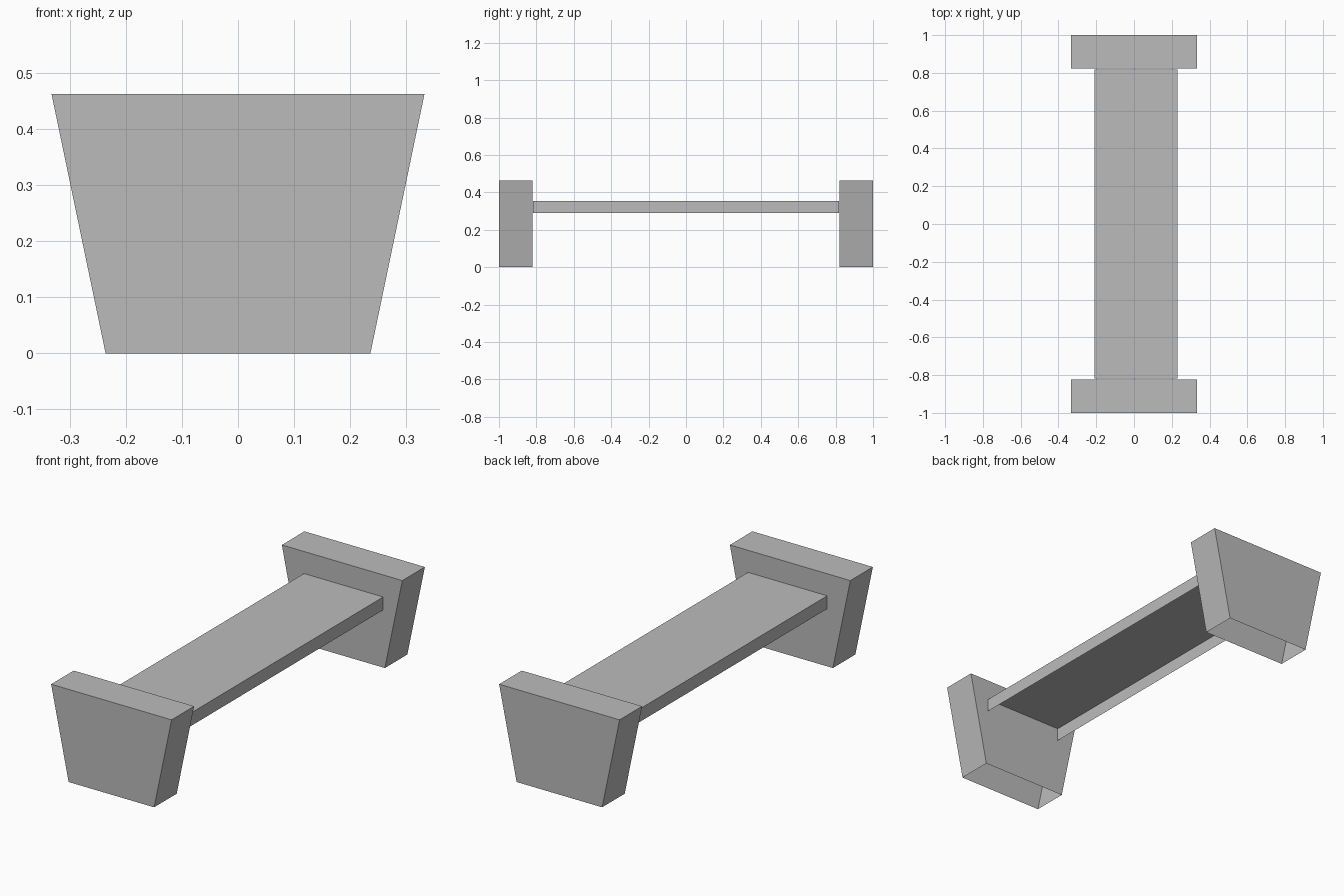
import bpy
import bmesh
from mathutils import Vector

default = bpy.data.objects.get("Cube")
if default:
    bpy.data.objects.remove(default, do_unlink=True)

# Single stone colour
stone = bpy.data.materials.new("grey_stone")
stone.use_nodes = True
GREY = (0.5, 0.5, 0.5, 1)
stone.diffuse_color = GREY
stone.node_tree.nodes["Principled BSDF"].inputs["Base Color"].default_value = GREY


def shell(name, low, high, taper=1.0, open_sides=()):
    """Box between two corners, narrowed in x at its foot, with some sides left open."""
    low, high = Vector(low), Vector(high)
    size, centre = high - low, (low + high) / 2
    bm = bmesh.new()
    bmesh.ops.create_cube(bm, size=1)
    bm.normal_update()
    removed = [f for f in bm.faces
               if any(f.normal.dot(Vector(d)) > 0.9 for d in open_sides)]
    bmesh.ops.delete(bm, geom=removed, context='FACES')
    for v in bm.verts:
        if v.co.z < 0:
            v.co.x *= taper
        v.co = v.co * size + centre
    mesh = bpy.data.meshes.new(name)
    bm.to_mesh(mesh)
    bm.free()
    mesh.materials.append(stone)
    obj = bpy.data.objects.new(name, mesh)
    bpy.context.collection.objects.link(obj)
    return obj


DOWN, FRONT, BACK = (0, 0, -1), (0, -1, 0), (0, 1, 0)

# Tapered end blocks, hollow underneath
for name, y0, y1 in (("front_block", -1, -0.822), ("back_block", 0.822, 1)):
    shell(name, (-0.333, y0, 0), (0.333, y1, 0.463), 0.71, [DOWN])

# Seat plank: top and two long edges only
shell("seat", (-0.208, -0.818, 0.29), (0.23, 0.818, 0.355),
      open_sides=[DOWN, FRONT, BACK])
